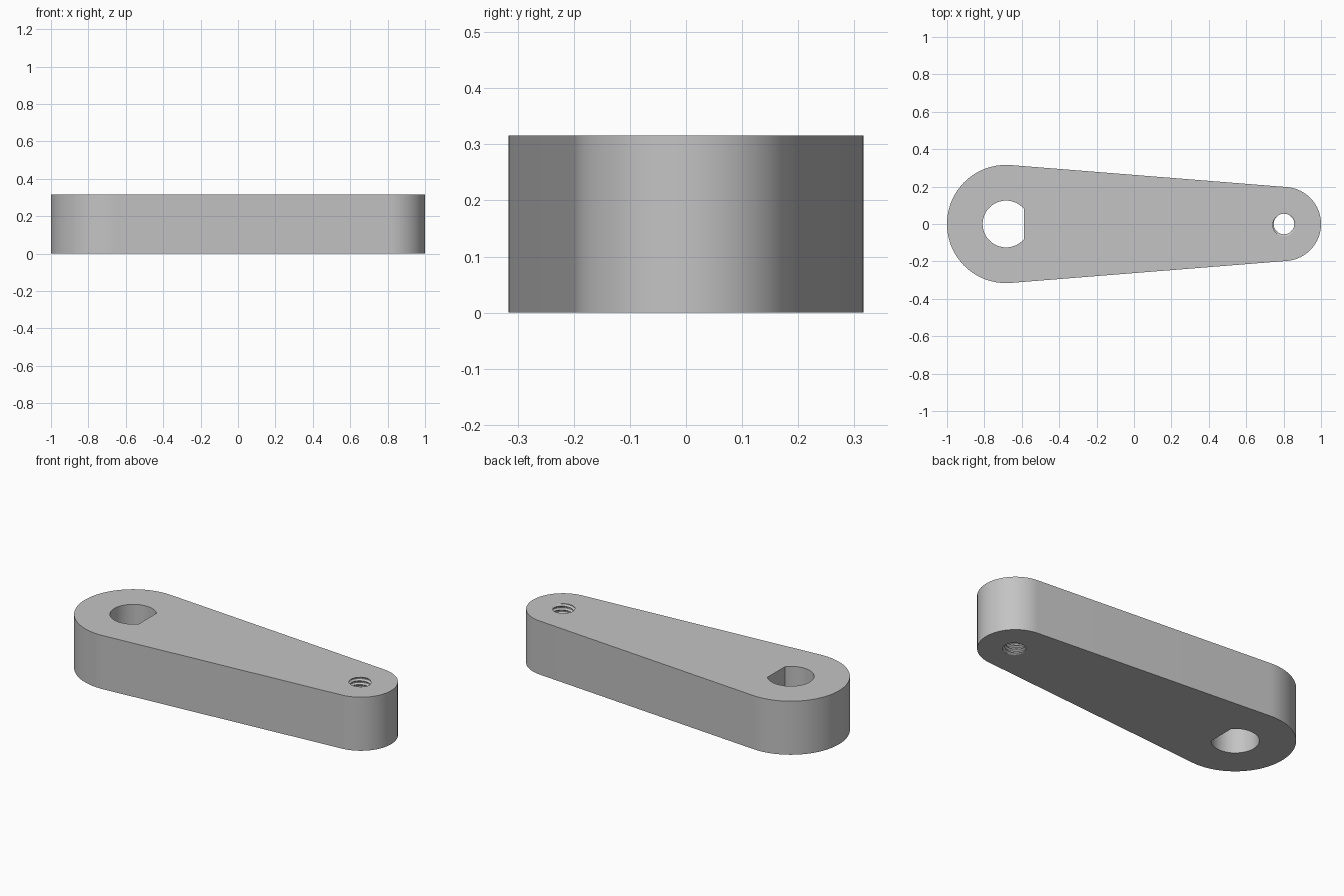
import bpy
import bmesh
from math import acos, cos, sin, pi, tau

cube = bpy.data.objects.get("Cube")
if cube:
    bpy.data.objects.remove(cube, do_unlink=True)

HEIGHT = 0.316
BIG_X, BIG_R = -0.684, 0.316
SMALL_X, SMALL_R = 0.802, 0.198
BORE_R, FLAT_X = 0.125, 0.095
THREAD_MINOR, THREAD_MAJOR, PITCH = 0.055, 0.066, 0.0226
OVER = 0.03

grey = bpy.data.materials.new("grey metal")
grey.use_nodes = True
grey.diffuse_color = (0.55, 0.55, 0.55, 1)
grey.node_tree.nodes["Principled BSDF"].inputs["Base Color"].default_value = grey.diffuse_color


def arc(cx, r, start, end, steps):
    angles = [start + (end - start) * i / steps for i in range(steps + 1)]
    return [(cx + r * cos(a), r * sin(a)) for a in angles]


def make_object(name, bm):
    bmesh.ops.recalc_face_normals(bm, faces=bm.faces)
    mesh = bpy.data.meshes.new(name)
    bm.to_mesh(mesh)
    bm.free()
    mesh.materials.append(grey)
    obj = bpy.data.objects.new(name, mesh)
    bpy.context.collection.objects.link(obj)
    return obj


def prism(name, points, z0, z1):
    bm = bmesh.new()
    base = bm.faces.new([bm.verts.new((x, y, z0)) for x, y in points])
    top = bmesh.ops.extrude_face_region(bm, geom=[base])["geom"]
    verts = [v for v in top if isinstance(v, bmesh.types.BMVert)]
    bmesh.ops.translate(bm, verts=verts, vec=(0, 0, z1 - z0))
    return make_object(name, bm)


def thread_radius(phase):
    # Flat crest and root joined by straight flanks
    depth = (0.44 - abs(phase % 1 - 0.5)) / 0.32
    depth = max(0, min(1, depth))
    return THREAD_MINOR + (THREAD_MAJOR - THREAD_MINOR) * depth


def thread_cutter():
    # Helical rows, clamped to level ends
    profile = [0, 0.06, 0.38, 0.62, 0.94]
    segments = 40
    low, high = -OVER, HEIGHT + OVER
    turns = int((high - low) / PITCH) + 3
    bm = bmesh.new()
    rows = []
    for turn in range(-2, turns):
        for p in profile:
            row = []
            for i in range(segments + 1):
                a = tau * i / segments
                z = max(low, min(high, low + (turn + p + i / segments) * PITCH))
                r = thread_radius((z - low) / PITCH - i / segments)
                row.append(bm.verts.new((SMALL_X + r * cos(a), r * sin(a), z)))
            rows.append(row)
    for lower, upper in zip(rows, rows[1:]):
        for i in range(segments):
            bm.faces.new((lower[i], lower[i + 1], upper[i + 1], upper[i]))
    bmesh.ops.remove_doubles(bm, verts=bm.verts, dist=0.00002)
    bmesh.ops.holes_fill(bm, edges=[e for e in bm.edges if e.is_boundary], sides=0)
    return make_object("thread_cutter", bm)


# Tapered arm: two round ends joined by tangent sides
tangent = acos((BIG_R - SMALL_R) / (SMALL_X - BIG_X))
outline = arc(BIG_X, BIG_R, tangent, tau - tangent, 64)
outline += arc(SMALL_X, SMALL_R, -tangent, tangent, 48)
arm = prism("lever_arm", outline, 0, HEIGHT)

# D-shaped shaft bore and threaded hole
flat = acos(FLAT_X / BORE_R)
bore = prism("bore_cutter", arc(BIG_X, BORE_R, flat, tau - flat, 56), -OVER, HEIGHT + OVER)

bpy.context.view_layer.objects.active = arm
for cutter in (bore, thread_cutter()):
    mod = arm.modifiers.new(cutter.name, "BOOLEAN")
    mod.operation = "DIFFERENCE"
    mod.solver = "EXACT"
    mod.object = cutter
    bpy.ops.object.modifier_apply(modifier=mod.name)
    bpy.data.objects.remove(cutter, do_unlink=True)

bpy.ops.object.select_all(action="DESELECT")
arm.select_set(True)
bpy.ops.object.shade_smooth_by_angle(angle=pi / 6)
